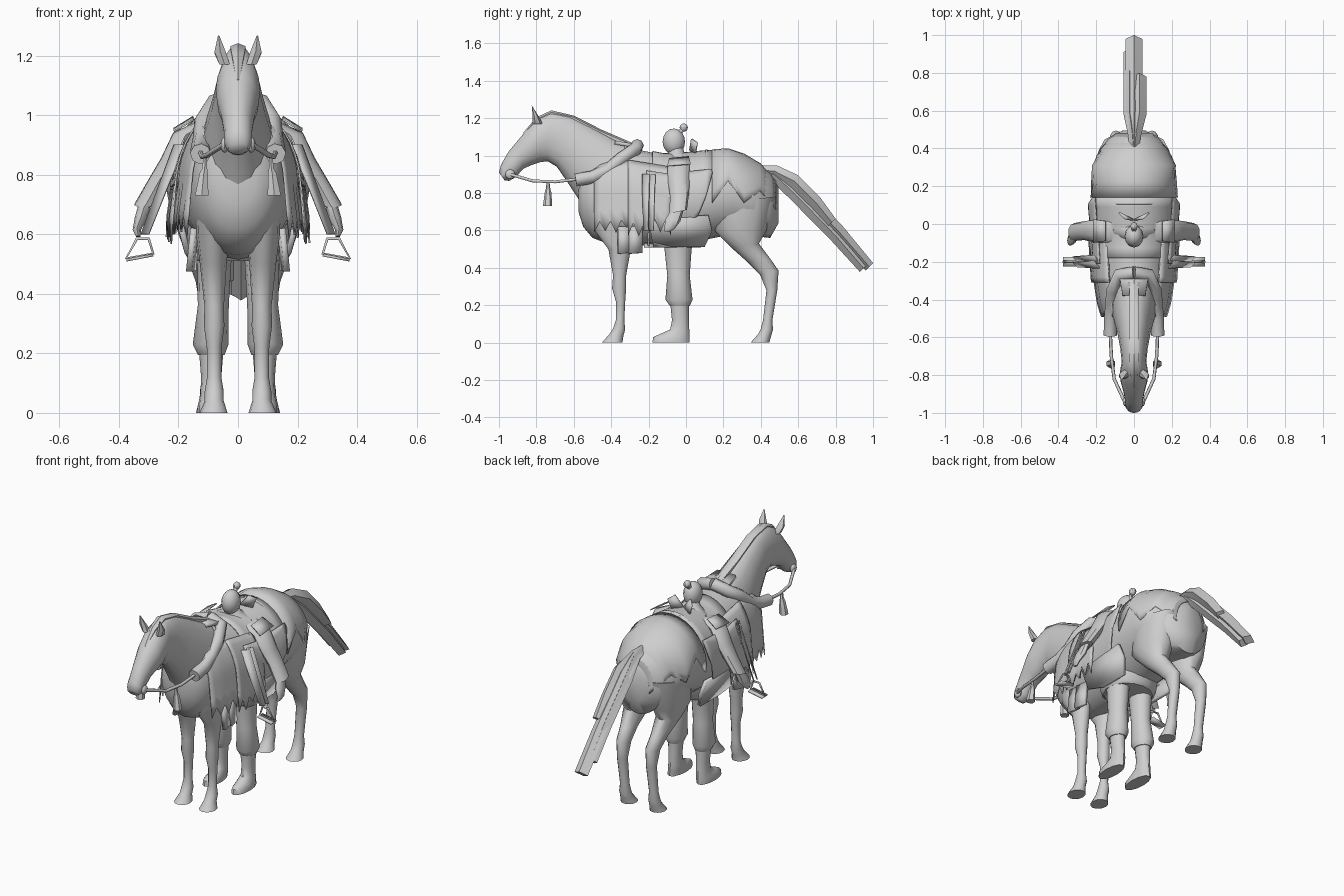
import bpy, bmesh, math, random
from mathutils import Vector

random.seed(4)
grey = bpy.data.materials.new("plain grey")
grey.diffuse_color = (0.62, 0.62, 0.62, 1)


def finish(name, bm, angle=40, thick=0.0, offset=0):
    bmesh.ops.recalc_face_normals(bm, faces=bm.faces)
    me = bpy.data.meshes.new(name)
    bm.to_mesh(me)
    bm.free()
    me.materials.append(grey)
    me.shade_smooth()
    me.set_sharp_from_angle(angle=math.radians(angle))
    ob = bpy.data.objects.new(name, me)
    bpy.context.collection.objects.link(ob)
    if thick:
        m = ob.modifiers.new("thickness", 'SOLIDIFY')
        m.thickness, m.offset = thick, offset
    return ob


def loft(name, stations, sides=12, side=1, angle=40):
    """Stations: x centre, edge point A (y, z), edge point B (y, z), half width."""
    bm = bmesh.new()
    rings = []
    for x, ay, az, by, bz, w in stations:
        a, b = Vector((x * side, ay, az)), Vector((x * side, by, bz))
        c, r = (a + b) / 2, (a - b) / 2
        rings.append([bm.verts.new(c + r * math.cos(t) + Vector((w * math.sin(t), 0, 0)))
                      for t in (2 * math.pi * i / sides for i in range(sides))])
    for p, q in zip(rings, rings[1:]):
        for i in range(sides):
            j = (i + 1) % sides
            bm.faces.new((p[i], p[j], q[j], q[i]))
    bm.faces.new(rings[0])
    bm.faces.new(rings[-1])
    return finish(name, bm, angle)


def tube(name, points, radius, cyclic=False, sides=1):
    cu = bpy.data.curves.new(name, 'CURVE')
    cu.dimensions = '3D'
    cu.bevel_depth, cu.bevel_resolution, cu.use_fill_caps = radius, sides, True
    sp = cu.splines.new('POLY')
    sp.points.add(len(points) - 1)
    for p, co in zip(sp.points, points):
        p.co = (*co, 1)
    sp.use_cyclic_u = cyclic
    cu.materials.append(grey)
    ob = bpy.data.objects.new(name, cu)
    bpy.context.collection.objects.link(ob)
    return ob


def ball(name, pos, size, seg=12):
    bm = bmesh.new()
    bmesh.ops.create_uvsphere(bm, u_segments=seg, v_segments=8, radius=1)
    for v in bm.verts:
        v.co = Vector(pos) + Vector([c * s for c, s in zip(v.co, size)])
    return finish(name, bm)


def plate(name, points, thick=0.006):
    bm = bmesh.new()
    bm.faces.new([bm.verts.new(p) for p in points])
    return finish(name, bm, 40, thick)


def grid(name, rows, thick=0.006):
    bm = bmesh.new()
    rows = [[bm.verts.new(p) for p in r] for r in rows]
    for p, q in zip(rows, rows[1:]):
        for j in range(len(p) - 1):
            bm.faces.new((p[j], p[j + 1], q[j + 1], q[j]))
    return finish(name, bm, 40, thick)


# Horse torso: y, top, bottom, half width
TORSO = [(-.575, .88, .7, .06), (-.55, .94, .62, .115), (-.5, .99, .56, .145),
         (-.42, 1.03, .53, .17), (-.3, 1.04, .515, .188), (-.1, 1.0, .53, .2),
         (.1, 1.02, .55, .22), (.25, 1.03, .58, .225), (.36, .975, .57, .2),
         (.45, .91, .56, .14), (.495, .83, .64, .06)]
loft("horse_torso", [(0, y, t, y, b, w) for y, t, b, w in TORSO], 24, 1, 60)


def on_torso(y, a, grow):
    for p, q in zip(TORSO, TORSO[1:]):
        if p[0] <= y <= q[0]:
            k = (y - p[0]) / (q[0] - p[0])
            t, b, w = (p[i] + (q[i] - p[i]) * k for i in (1, 2, 3))
            return Vector(((w + grow) * math.sin(a), y,
                           (t + b) / 2 + ((t - b) / 2 + grow) * math.cos(a)))


def cover(name, y0, y1, a0, a1, grow, jag=0.0, n=10):
    """Cloth panel that follows the torso, with a zigzag hem."""
    rows = []
    for i in range(n + 1):
        y = y0 + (y1 - y0) * i / n
        s, e = a0 + (jag if i % 2 and a0 < 0 else 0), a1 - (jag if i % 2 else 0)
        rows.append([on_torso(y, s + (e - s) * j / 16, grow) for j in range(17)])
    return grid(name, rows)


def side_cloth(name, s, y0, y1, grow, hem, jag, n=8):
    """Cloth that follows the flank, then hangs straight to a ragged hem."""
    rows = []
    for i in range(n + 1):
        y = y0 + (y1 - y0) * i / n
        row = [on_torso(y, .75 + .8 * j / 5, grow * (.3 + .7 * j / 5)) for j in range(6)]
        z = hem + (jag if i % 2 else 0) + random.uniform(-.015, .015)
        p = row[-1]
        row += [Vector((p.x + .008, y, (p.z + z) / 2)), Vector((p.x + .016, y, z))]
        rows.append([Vector((v.x * s, v.y, v.z)) for v in row])
    return grid(name, rows)


# Neck and head
loft("horse_neck_head", [
    (0, -.24, 1.04, -.5, .62, .13), (0, -.38, 1.09, -.57, .76, .115),
    (0, -.5, 1.155, -.635, .86, .09), (0, -.62, 1.215, -.69, .94, .073),
    (0, -.72, 1.235, -.74, .97, .065), (0, -.79, 1.2, -.78, .965, .075),
    (0, -.85, 1.14, -.825, .95, .07), (0, -.9, 1.08, -.87, .93, .057),
    (0, -.95, 1.02, -.91, .885, .048), (0, -.99, .95, -.945, .865, .045),
    (0, -1.0, .91, -.97, .868, .032)], 16, 1, 60)
# Mane ridge and forelock
loft("mane", [(0, -.28, 1.065, -.29, 1.03, .025), (0, -.45, 1.138, -.46, 1.1, .03),
              (0, -.6, 1.214, -.61, 1.18, .03), (0, -.72, 1.242, -.72, 1.2, .03),
              (0, -.8, 1.205, -.79, 1.17, .022), (0, -.87, 1.123, -.86, 1.1, .006)], 6)

# Tail: flat locks
for x, w, end, lift in [(0, .044, 1.0, .005), (.03, .036, .8, .03),
                        (-.025, .03, .93, -.015), (.01, .032, .97, -.035)]:
    ym = .6 + (end - .6) * .6
    zm = .845 - (ym - .6) * 1.06 + lift
    ze = .835 - (end - .6) * 1.06 + lift
    loft("tail_lock", [(0, .37, .95, .38, .9, .02),
                       (x * .4, .49, .94 + lift * .2, .46, .875 + lift * .4, w * .75),
                       (x, .6, .865 + lift, .56, .8 + lift, w),
                       (x, ym, zm + .025, ym - .04, zm - .035, w),
                       (x, end, ze + .01, end - .04, ze - .03, w)], 4)

for s in (1, -1):
    # Ears
    loft("ear", [(.045, -.82, 1.17, -.765, 1.17, .02), (.06, -.82, 1.215, -.785, 1.205, .022),
                 (.065, -.825, 1.268, -.82, 1.262, .003)], 6, s)
    # Front legs
    loft("horse_front_leg", [
        (.085, -.52, .74, -.3, .74, .06), (.085, -.49, .6, -.295, .6, .056),
        (.083, -.415, .5, -.295, .5, .045), (.08, -.39, .36, -.32, .36, .033),
        (.08, -.395, .29, -.32, .29, .034), (.08, -.375, .22, -.325, .22, .025),
        (.08, -.375, .12, -.33, .12, .024), (.08, -.39, .075, -.325, .07, .032),
        (.08, -.41, .045, -.335, .035, .032), (.082, -.45, 0, -.34, 0, .047)], 12, s, 60)
    # Hind legs
    loft("horse_hind_leg", [
        (.11, .14, .74, .47, .78, .09), (.11, .15, .6, .43, .6, .088),
        (.105, .24, .51, .39, .53, .065), (.1, .33, .43, .45, .45, .042),
        (.095, .395, .365, .495, .385, .036), (.095, .43, .28, .488, .28, .03),
        (.095, .412, .12, .462, .12, .026), (.095, .4, .075, .465, .07, .033),
        (.095, .385, .045, .455, .035, .034), (.095, .345, 0, .445, 0, .047)], 12, s, 60)
    # Rider legs: baggy trousers, then boots
    loft("rider_trouser", [
        (.08, -.12, .6, .05, .6, .066), (.08, -.115, .5, .03, .5, .057),
        (.083, -.1, .36, .02, .36, .052), (.092, -.11, .23, .035, .23, .06),
        (.09, -.085, .195, .02, .195, .045)], 12, s)
    loft("rider_boot", [
        (.09, -.085, .22, .015, .22, .042), (.09, -.075, .12, .015, .12, .034),
        (.09, -.085, .07, .018, .06, .036), (.092, -.13, .05, .02, .025, .04),
        (.094, -.175, .03, .02, .012, .042), (.094, -.18, .0, .02, 0, .042)], 12, s)
    # Rider arms
    loft("rider_sleeve", [
        (.1, -.095, .97, .01, .985, .04), (.175, -.1, .935, .02, .945, .045),
        (.22, -.095, .85, .02, .86, .04), (.265, -.085, .78, .015, .79, .036),
        (.315, -.09, .69, .005, .71, .034)], 10, s)
    loft("rider_hand", [
        (.31, -.08, .71, -.01, .72, .02), (.325, -.11, .66, -.03, .65, .022),
        (.34, -.115, .62, -.06, .61, .014), (.335, -.115, .595, -.09, .59, .008)], 8, s)
    # Shoulder guard
    plate("shoulder_guard", [(s * .15, -.09, .985), (s * .15, .015, .995),
                             (s * .215, .025, .955), (s * .215, -.1, .945)])
    # Rolled collar, rein, bit ring and tassel
    tube("collar_roll", [(s * x, y, z) for x, y, z in
                         [(0, -.26, 1.055), (.08, -.27, 1.035), (.112, -.35, .98),
                          (.117, -.42, .92), (.124, -.5, .885), (.126, -.59, .87)]], .035, sides=2)
    tube("rein", [(s * x, y, z) for x, y, z in
                  [(.126, -.57, .875), (.12, -.7, .86), (.105, -.82, .865), (.05, -.94, .9)]], .009)
    ball("bit_ring", (s * .045, -.94, .9), (.014, .026, .026))
    loft("tassel", [(.11, -.745, .86, -.73, .86, .007), (.112, -.75, .82, -.725, .82, .01),
                    (.115, -.755, .805, -.72, .805, .016), (.122, -.765, .73, -.715, .73, .026)], 6, s)
    # Stirrup straps and stirrups
    for dy in (-.015, .015):
        plate("stirrup_strap", [(s * x, -.2 + dy + e, z) for x, z, e in
                                [(.18, .9, -.02), (.3, .6, -.012), (.325, .6, .012), (.215, .9, .02)]])
    tube("stirrup", [(s * x, -.2, z) for x, z in
                     [(.3, .585), (.34, .585), (.375, .52), (.285, .535)]], .006, True)
    plate("stirrup_tread", [(s * .285, -.225, .53), (s * .375, -.225, .513),
                            (s * .375, -.175, .513), (s * .285, -.175, .53)], .009)
    # Layered flank cloths with ragged hems
    side_cloth("flank_cloth_inner", s, -.49, -.2, .008, .6, .06, 10)
    side_cloth("flank_cloth_outer", s, -.31, -.08, .022, .58, .07, 8)
    # Saddle flap with a rounded lower edge
    rows = []
    for i in range(11):
        k = i / 10
        end = 2.25 - .75 * abs(2 * k - .85) ** 3
        rows.append([on_torso(-.21 + .35 * k, 1 + (end - 1) * j / 8, .022) for j in range(9)])
    grid("saddle_flap", [[(v.x * s, v.y, v.z) for v in r] for r in rows])
    # Small lower tassets
    for y in (-.33, -.27):
        plate("lower_tasset", [(s * .15, y - .035, .62), (s * .165, y - .035, .475),
                               (s * .15, y + .035, .48), (s * .14, y + .035, .62)], .02)
    # Rider waist skirt panels
    plate("skirt_panel", [(s * .2, -.2, .66), (s * .17, -.18, .54), (s * .155, -.08, .515),
                          (s * .155, .1, .515), (s * .19, .14, .6), (s * .21, .12, .68)], .02)

# Rump and mid-body covers
cover("rump_cover", .14, .48, -1.75, 1.75, .008, .45, 4)
cover("back_cover", -.18, .145, -1.2, 1.2, .006, .12, 6)

# Rider skirt under the belly
loft("rider_skirt", [(0, -.2, .62, .12, .62, .16), (0, -.2, .53, .1, .53, .155),
                     (0, -.18, .51, .08, .51, .14)], 14)
# Rider upper body, head and topknot
loft("rider_chest", [(0, -.11, .9, .05, .9, .15), (0, -.1, .98, .03, .99, .11),
                     (0, -.095, 1.01, -.01, 1.02, .05), (0, -.09, 1.05, -.02, 1.06, .03)], 12)
ball("rider_head", (0, -.065, 1.075), (.05, .06, .07))
ball("topknot", (0, -.012, 1.15), (.02, .022, .022), 8)
tube("hair_tie", [(0, -.035, 1.12), (0, -.012, 1.15)], .014)

# Saddle pommel and cantle
for name, y, z, w, h in (("saddle_pommel", -.32, 1.0, .08, .07), ("saddle_cantle", .11, .96, .12, .066)):
    arc = [(w * math.cos(t), y, z + h * math.sin(t)) for t in (math.pi * i / 8 for i in range(9))]
    tube(name, arc, .009)
plate("pommel_plate", [(-.06, -.38, 1.07), (.06, -.38, 1.07), (.08, -.26, 1.05), (-.08, -.26, 1.05)], .02)
# Back sash behind the rider
for s in (1, -1):
    plate("back_sash", [(0, .02, 1.03), (s * .05, .03, 1.09), (s * .08, .06, 1.07), (s * .06, .05, 1.01)], .009)
